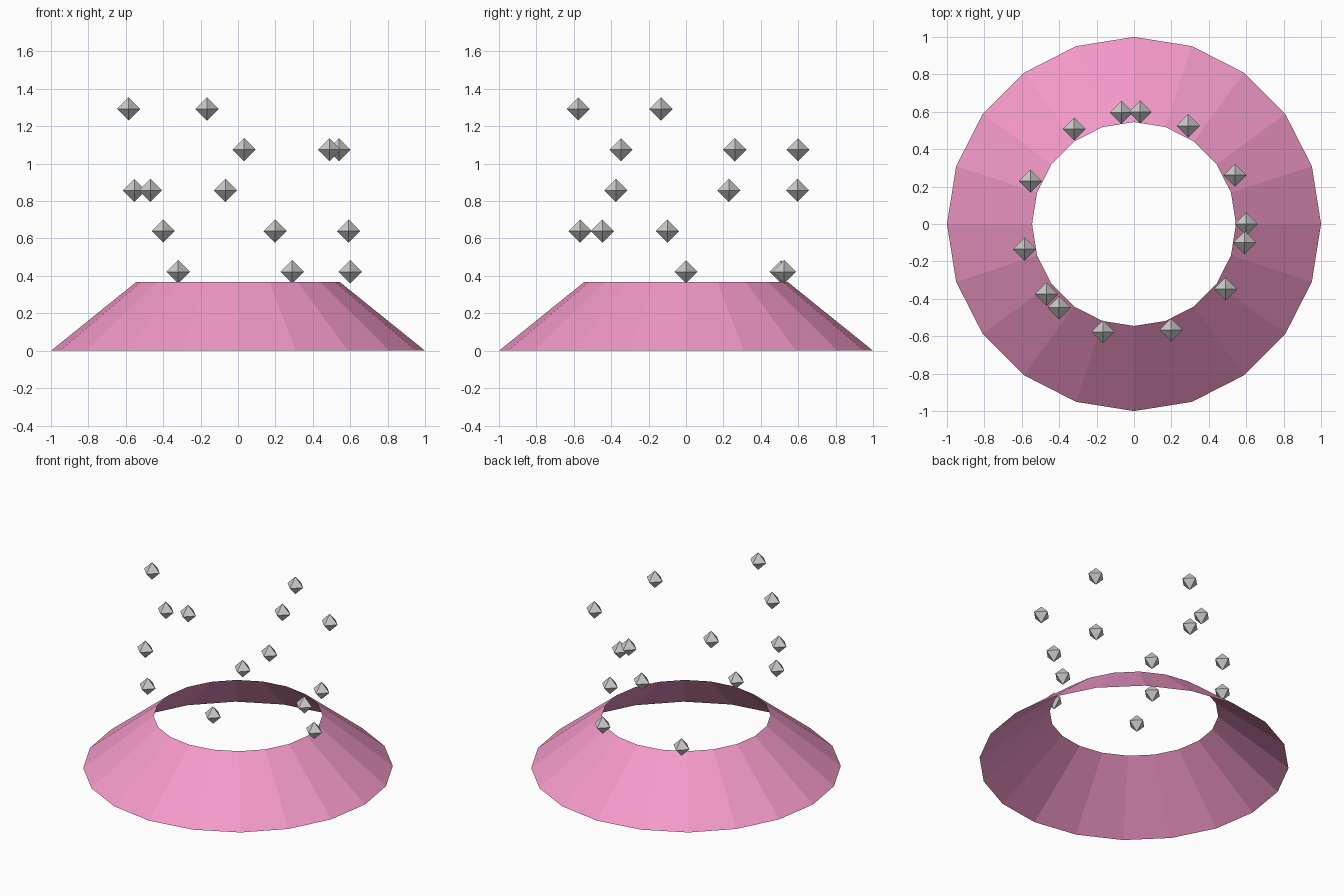
import bpy, bmesh
from math import sin, cos, pi

if "Cube" in bpy.data.objects:
    bpy.data.objects.remove(bpy.data.objects["Cube"])


def make_object(name, bm, loc=(0, 0, 0)):
    mesh = bpy.data.meshes.new(name)
    bm.to_mesh(mesh)
    bm.free()
    obj = bpy.data.objects.new(name, mesh)
    obj.location = loc
    bpy.context.collection.objects.link(obj)
    return obj


# Open flared collar: 20-sided cone band without caps
SIDES, R_BOTTOM, R_TOP, HEIGHT = 20, 1.0, 0.545, 0.367
bm = bmesh.new()
rings = [[bm.verts.new((r * cos(2 * pi * i / SIDES), r * sin(2 * pi * i / SIDES), z))
          for i in range(SIDES)] for r, z in ((R_BOTTOM, 0), (R_TOP, HEIGHT))]
for i in range(SIDES):
    j = (i + 1) % SIDES
    bm.faces.new((rings[0][i], rings[0][j], rings[1][j], rings[1][i]))
collar = make_object("flared_collar", bm)

pink = bpy.data.materials.new("pink")
pink.diffuse_color = (0.9, 0.32, 0.58, 1)
pink.use_nodes = True
pink.node_tree.nodes["Principled BSDF"].inputs["Base Color"].default_value = pink.diffuse_color
collar.data.materials.append(pink)


# Floating octahedral sparks: constant turn, five repeating heights
def spark(index):
    s = 0.062
    b = bmesh.new()
    top, bottom = b.verts.new((0, 0, s)), b.verts.new((0, 0, -s))
    belt = [b.verts.new(p) for p in ((s, 0, 0), (0, s, 0), (-s, 0, 0), (0, -s, 0))]
    for k in range(4):
        a, c = belt[k], belt[(k + 1) % 4]
        b.faces.new((a, c, top))
        b.faces.new((c, a, bottom))
    angle = -2.3 * index
    make_object(f"spark_{index + 1}", b,
                (0.6 * cos(angle), 0.6 * sin(angle), 0.422 + 0.2176 * (index % 5)))


for n in range(14):
    spark(n)
